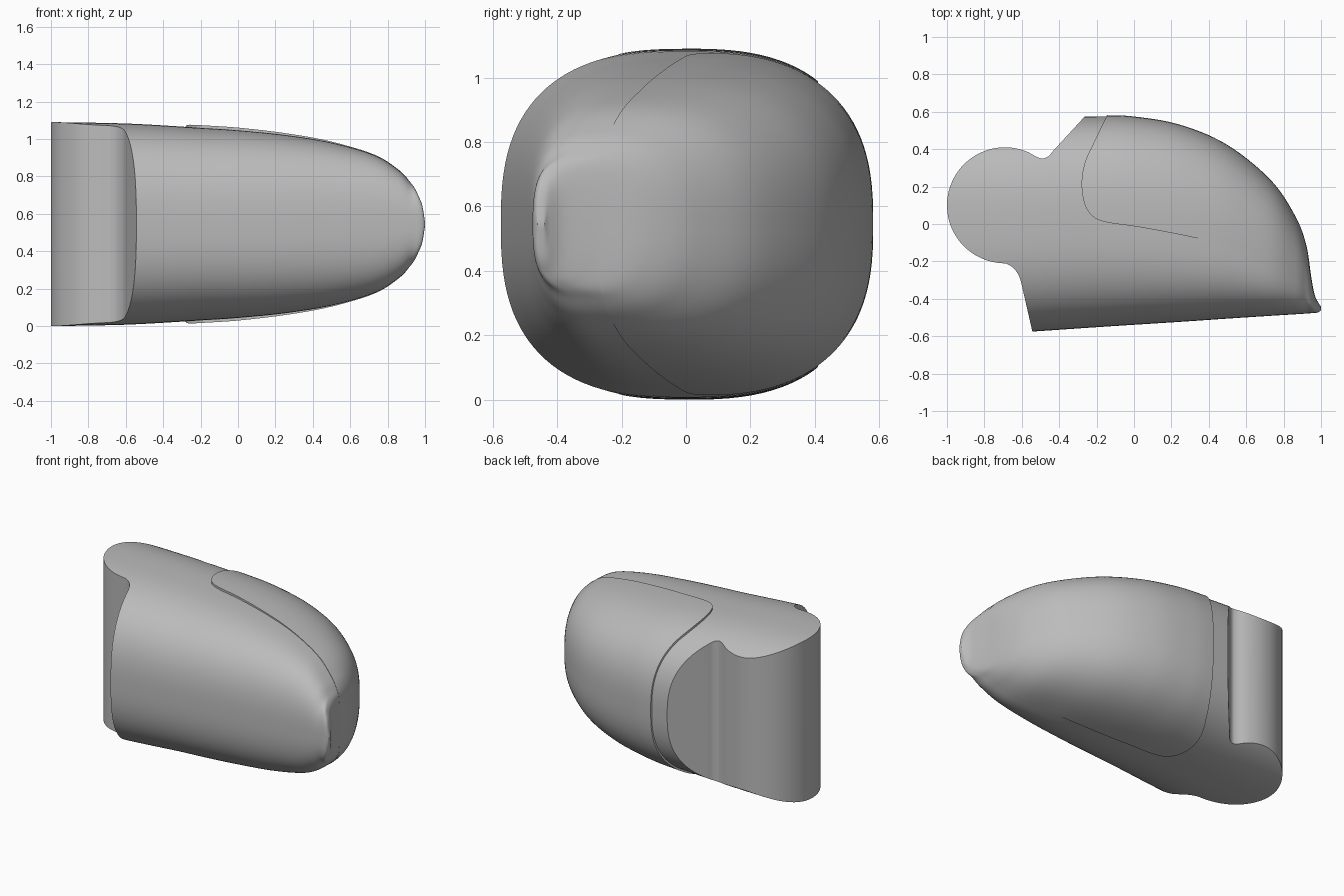
import bpy, bmesh, math

cube = bpy.data.objects.get("Cube")
if cube:
    bpy.data.objects.remove(cube)

grey = bpy.data.materials.new("neutral grey")
grey.use_nodes = True
grey.diffuse_color = (0.5, 0.5, 0.5, 1)
grey.node_tree.nodes["Principled BSDF"].inputs["Base Color"].default_value = (0.5, 0.5, 0.5, 1)

MID_Z = 0.545


def spline(points, steps):
    """Catmull-Rom curve through points of any dimension."""
    pts = [points[0]] + list(points) + [points[-1]]
    out = []
    for a, b, c, d in zip(pts, pts[1:], pts[2:], pts[3:]):
        for i in range(steps):
            t = i / steps
            out.append([0.5 * (2 * q + (r - p) * t + (2 * p - 5 * q + 4 * r - s) * t * t
                               + (3 * q - p - 3 * r + s) * t ** 3)
                        for p, q, r, s in zip(a, b, c, d)])
    out.append(list(points[-1]))
    return out


def skin(name, rings):
    """Closed solid through a row of equal rings of points."""
    bm = bmesh.new()
    loops = [[bm.verts.new(p) for p in ring] for ring in rings]
    count = len(loops[0])
    for r, s in zip(loops, loops[1:]):
        for i in range(count):
            j = (i + 1) % count
            bm.faces.new((r[i], r[j], s[j], s[i]))
    bm.faces.new(loops[0][::-1])
    bm.faces.new(loops[-1])
    bmesh.ops.recalc_face_normals(bm, faces=bm.faces)
    mesh = bpy.data.meshes.new(name)
    bm.to_mesh(mesh)
    bm.free()
    mesh.materials.append(grey)
    obj = bpy.data.objects.new(name, mesh)
    bpy.context.collection.objects.link(obj)
    return obj


# Rounded cross-sections along x: x, half height, front y, back y, crown y
SECTIONS = [
    (-1.05, 0.546, -0.608, 0.575, 0.0), (-0.6, 0.538, -0.579, 0.575, 0.0),
    (-0.2, 0.515, -0.552, 0.575, 0.0), (0.0, 0.502, -0.539, 0.568, -0.02),
    (0.25, 0.477, -0.523, 0.525, -0.06), (0.5, 0.436, -0.506, 0.42, -0.13),
    (0.73, 0.368, -0.491, 0.235, -0.22), (0.86, 0.287, -0.483, 0.045, -0.29),
    (0.92, 0.225, -0.479, -0.11, -0.33), (0.947, 0.188, -0.477, -0.28, -0.39),
    (0.965, 0.15, -0.476, -0.375, -0.43), (0.985, 0.1, -0.472, -0.42, -0.445),
    (1.0, 0.01, -0.462, -0.44, -0.451),
]


def power(v, n=2.65):
    return math.copysign(abs(v) ** (2 / n), v)


def rounded_loft(name, inflate, sides=112):
    rings = []
    for x, h, front, back, crown in spline(SECTIONS, 7):
        grow = inflate * min(1, max(0.25, (0.8 - x) / 0.8))
        ring = []
        for i in range(sides):
            a = math.tau * (i + 0.5) / sides
            c = power(math.cos(a))
            reach = back - crown if c > 0 else crown - front
            ring.append((x, crown + c * (reach + grow * 0.5),
                         MID_Z + power(math.sin(a)) * (h + grow)))
        rings.append(ring)
    return skin(name, rings)


def prism(name, outline):
    return skin(name, [[(x, y, z) for x, y in outline] for z in (-0.3, 1.5)])


def trim(obj, cutter):
    mod = obj.modifiers.new("trim", "BOOLEAN")
    mod.operation = "INTERSECT"
    mod.solver = "EXACT"
    mod.use_self = True
    mod.object = cutter
    bpy.ops.object.select_all(action="DESELECT")
    bpy.context.view_layer.objects.active = obj
    obj.select_set(True)
    bpy.ops.object.modifier_apply(modifier=mod.name)
    bpy.data.objects.remove(cutter)
    bpy.ops.object.shade_smooth_by_angle(angle=math.radians(32))


# Plan outline of the body: round hinge knuckle blended into the block
upper_fillet = spline([(-0.435, 0.388), (-0.458, 0.362), (-0.488, 0.35),
                       (-0.516, 0.357), (-0.545, 0.373)], 5)
knuckle = [(-0.69 + 0.31 * math.cos(a), 0.1 + 0.31 * math.sin(a))
           for a in (math.radians(66 + 200 * i / 48) for i in range(49))]
lower_fillet = spline([(-0.685, -0.211), (-0.645, -0.235), (-0.614, -0.28),
                       (-0.597, -0.34)], 5)
body_outline = ([(-0.13, 0.72)] + upper_fillet + knuckle + lower_fillet
                + [(-0.515, -0.7), (1.2, -0.7), (1.2, 0.72)])
body = rounded_loft("knuckle_body", 0)
trim(body, prism("body_cutter", body_outline))

# Raised back shell, bounded by the curved seam
seam = spline([(-0.08, 0.72), (-0.15, 0.57), (-0.215, 0.435), (-0.262, 0.33),
               (-0.28, 0.22), (-0.265, 0.11), (-0.22, 0.04), (-0.14, 0.008),
               (0.05, -0.02), (0.4, -0.09), (0.7, -0.175), (0.94, -0.27), (1.1, -0.34)], 8)
shell = rounded_loft("back_shell", 0.014)
trim(shell, prism("shell_cutter", seam + [(1.2, 0.72)]))
